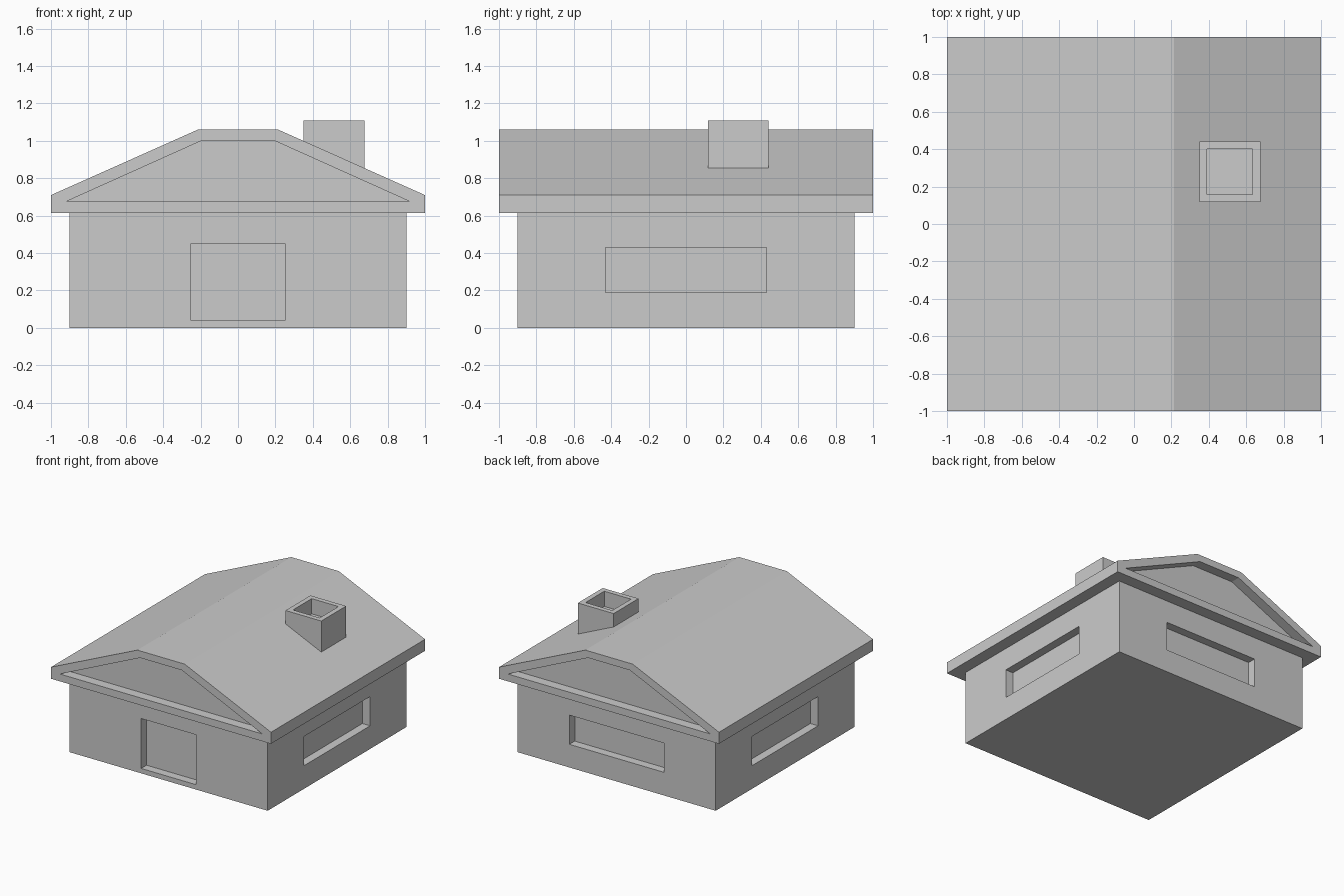
import bpy, bmesh
from mathutils import Matrix, Vector

cube = bpy.data.objects.get("Cube")
if cube:
    bpy.data.objects.remove(cube, do_unlink=True)

grey = bpy.data.materials.new("light_grey")
grey.use_nodes = True
colour = (0.6, 0.6, 0.6, 1)
grey.diffuse_color = colour
grey.node_tree.nodes["Principled BSDF"].inputs["Base Color"].default_value = colour


def rect(x0, x1, z0, z1):
    return [(x0, z0), (x1, z0), (x1, z1), (x0, z1)]


def add_face(bm, points):
    bm.faces.new([bm.verts.new(p) for p in points])


def recessed_panel(bm, outer, inner, depth, place):
    """Flat outline with a sunken inner outline; place maps (u, v, depth) to 3D."""
    n = len(outer)
    for i in range(n):
        j = (i + 1) % n
        add_face(bm, [place(*outer[i], 0), place(*outer[j], 0),
                      place(*inner[j], 0), place(*inner[i], 0)])
        add_face(bm, [place(*inner[i], 0), place(*inner[j], 0),
                      place(*inner[j], depth), place(*inner[i], depth)])
    add_face(bm, [place(u, v, depth) for u, v in inner])


def wall(turns, reach):
    """Upright plane at the given distance, turned by quarter turns from the front."""
    spin = Matrix.Rotation(turns * 1.5707963, 3, 'Z')
    return lambda u, v, d: spin @ Vector((u, d - reach, v))


def finish(bm, name):
    bmesh.ops.remove_doubles(bm, verts=bm.verts, dist=0.0005)
    bmesh.ops.recalc_face_normals(bm, faces=bm.faces)
    mesh = bpy.data.meshes.new(name)
    bm.to_mesh(mesh)
    bm.free()
    mesh.materials.append(grey)
    bpy.context.collection.objects.link(bpy.data.objects.new(name, mesh))


# House walls: door recess in front, a wide window recess on the other sides
WALL, EAVE = 0.9, 0.615
bm = bmesh.new()
door = rect(-0.25, 0.25, 0.04, 0.45)
window = rect(-0.43, 0.43, 0.19, 0.43)
for turns, opening in enumerate([door, window, window, window]):
    recessed_panel(bm, rect(-WALL, WALL, 0, EAVE), opening, 0.07, wall(turns, WALL))
for z in (0, EAVE):
    add_face(bm, [(x, y, z) for x, y in rect(-WALL, WALL, -WALL, WALL)])
finish(bm, "house_walls")

# Roof with a flat ridge and a sunken gable at each end
bm = bmesh.new()
half = [(1, EAVE), (1, 0.71), (0.215, 1.06)]
gable_half = [(0.92, 0.675), (0.92, 0.675), (0.19, 1.003)]
profile = half + [(-x, z) for x, z in reversed(half)]
gable = gable_half + [(-x, z) for x, z in reversed(gable_half)]
for turns in (0, 2):
    recessed_panel(bm, profile, gable, 0.08, wall(turns, 1))
for (x0, z0), (x1, z1) in zip(profile, profile[1:] + profile[:1]):
    add_face(bm, [(x0, -1, z0), (x1, -1, z1), (x1, 1, z1), (x0, 1, z0)])
bmesh.ops.remove_doubles(bm, verts=bm.verts, dist=0.0005)
bmesh.ops.dissolve_degenerate(bm, edges=bm.edges, dist=0.0005)
finish(bm, "roof")

# Chimney with a sunken flue
bm = bmesh.new()
TOP, BASE = 1.11, 0.8
outline = rect(0.35, 0.675, 0.117, 0.44)
recessed_panel(bm, outline, rect(0.39, 0.633, 0.157, 0.4), 0.125,
               lambda u, v, d: (u, v, TOP - d))
for (x0, y0), (x1, y1) in zip(outline, outline[1:] + outline[:1]):
    add_face(bm, [(x0, y0, BASE), (x1, y1, BASE), (x1, y1, TOP), (x0, y0, TOP)])
add_face(bm, [(x, y, BASE) for x, y in outline])
finish(bm, "chimney")
